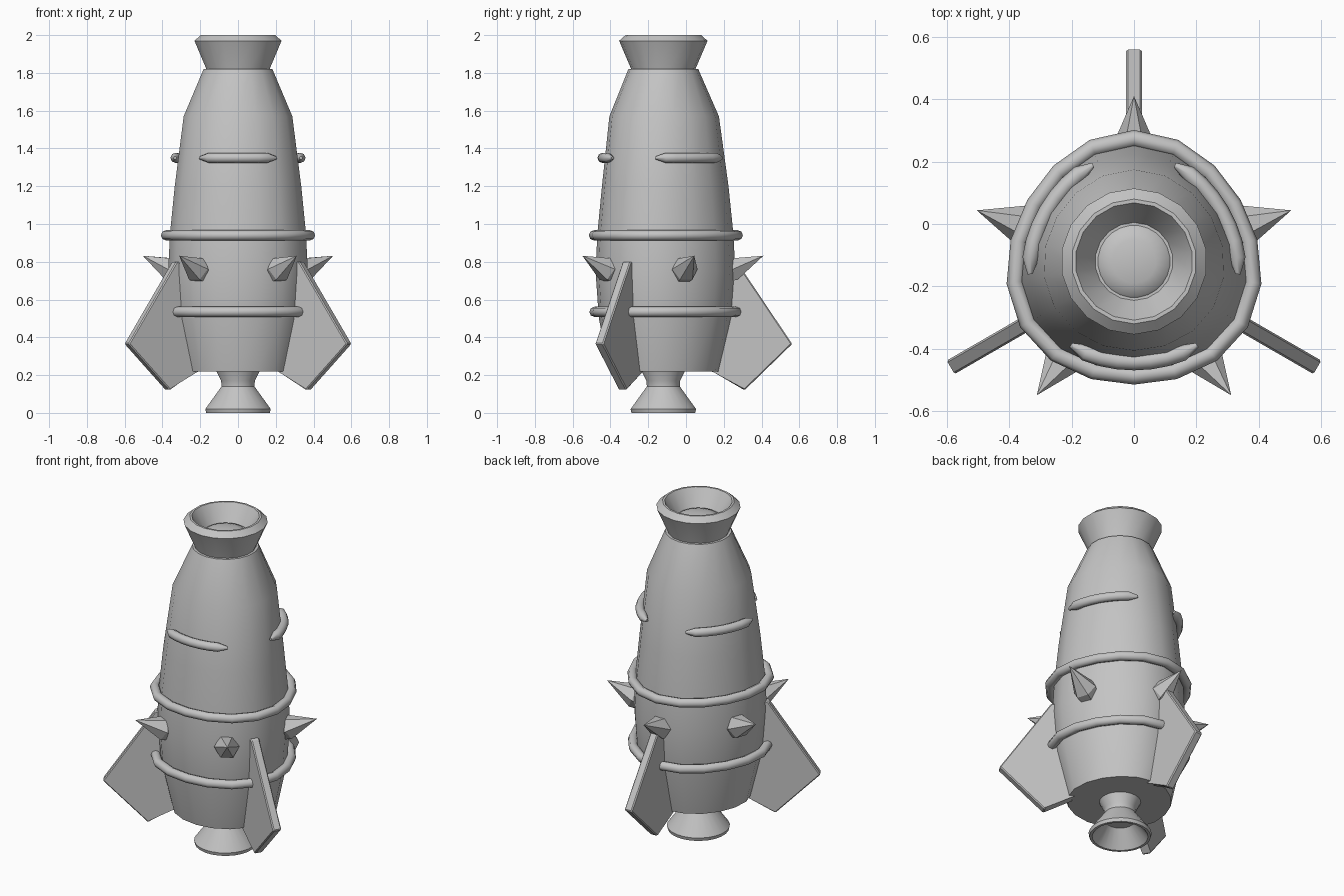
import bpy, bmesh, math
from mathutils import Vector

if "Cube" in bpy.data.objects:
    bpy.data.objects.remove(bpy.data.objects["Cube"])

CY = -0.12          # the hull axis sits forward of the origin because of the rear fin
N = 18              # sides of the hull
grey = bpy.data.materials.new("grey")
grey.diffuse_color = (0.55, 0.55, 0.55, 1)
grey.use_nodes = True
grey.node_tree.nodes["Principled BSDF"].inputs["Base Color"].default_value = grey.diffuse_color


def finish(name, bm, angle=None):
    bmesh.ops.recalc_face_normals(bm, faces=bm.faces[:])
    me = bpy.data.meshes.new(name)
    bm.to_mesh(me)
    bm.free()
    me.materials.append(grey)
    ob = bpy.data.objects.new(name, me)
    bpy.context.collection.objects.link(ob)
    if angle:
        bpy.ops.object.select_all(action='DESELECT')
        ob.select_set(True)
        bpy.context.view_layer.objects.active = ob
        bpy.ops.object.shade_smooth_by_angle(angle=math.radians(angle))
    return ob


def bulge(a, amp):
    # slightly three-cornered section, corners at the fins
    return 1 + amp * math.cos(3 * (a - math.pi / 2))


def loft(bm, rings, closed=False, caps=True):
    rows = [[bm.verts.new(p) for p in r] for r in rings]
    n = len(rows)
    for i in range(n if closed else n - 1):
        a, b = rows[i], rows[(i + 1) % n]
        for j in range(len(a)):
            k = (j + 1) % len(a)
            bm.faces.new((a[j], a[k], b[k], b[j]))
    if caps and not closed:
        bm.faces.new(rows[0])
        bm.faces.new(rows[-1])


def lathe(name, prof, sides=N, angle=35):
    # prof rows: radius, height, corner amount
    bm = bmesh.new()
    rings = []
    for r, z, amp in prof:
        ring = []
        for i in range(sides):
            a = 2 * math.pi * (i + 0.5) / sides
            q = r * bulge(a, amp)
            ring.append((q * math.cos(a), CY + q * math.sin(a), z))
        rings.append(ring)
    loft(bm, rings)
    return finish(name, bm, angle)


def band(name, r, z, tube, amp, start=0, sweep=360, steps=N):
    # full ring or round-ended arc hugging the hull
    bm = bmesh.new()
    full = sweep == 360
    rings = []
    for i in range(steps if full else steps + 1):
        t = (i + 0.5) / steps if full else i / steps
        a = math.radians(start + sweep * t)
        s = 1 if full else max(0.25, min(1, 6 * min(t, 1 - t) + 0.3))
        ring = []
        for k in range(8):
            b = 2 * math.pi * k / 8
            q = r * bulge(a, amp) + tube * s * math.cos(b)
            ring.append((q * math.cos(a), CY + q * math.sin(a), z + tube * s * math.sin(b)))
        rings.append(ring)
    loft(bm, rings, closed=full)
    finish(name, bm, 50)


# hull
lathe("hull", [(0.29, 0.22, 0.02), (0.352, 0.5, 0.03), (0.37, 0.75, 0.03),
               (0.36, 0.95, 0.03), (0.335, 1.2, 0.03), (0.29, 1.57, 0.015),
               (0.185, 1.82, 0)])

# flared collar with a recessed cup and a shallow dome in it
lathe("nose_collar", [(0.165, 1.80, 0), (0.17, 1.82, 0), (0.234, 1.97, 0), (0.20, 2.0, 0),
                      (0.188, 2.0, 0), (0.125, 1.90, 0)], angle=25)
lathe("nose_dome", [(0.123, 1.89, 0), (0.11, 1.908, 0), (0.07, 1.92, 0), (0.02, 1.925, 0)],
      24, 60)

# exhaust nozzle, hollow underneath
lathe("nozzle", [(0.12, 0.24, 0), (0.115, 0.22, 0), (0.09, 0.17, 0), (0.088, 0.14, 0),
                 (0.175, 0.02, 0), (0.17, 0.0, 0), (0.155, 0.0, 0), (0.08, 0.1, 0)], 24)

# bands
band("middle_band", 0.381, 0.94, 0.027, 0.035)
band("lower_band", 0.378, 0.535, 0.027, 0.035)
for i, c in enumerate((270, 30, 150)):
    band("upper_band_%d" % i, 0.332, 1.35, 0.027, 0.03, c - 37, 74, 8)

# three fins
fin_profile = [(0.2, 0.24), (0.27, 0.22), (0.43, 0.12), (0.682, 0.365), (0.39, 0.8), (0.25, 0.8)]
for i, deg in enumerate((90, 210, 330)):
    a = math.radians(deg)
    out, side = Vector((math.cos(a), math.sin(a), 0)), Vector((-math.sin(a), math.cos(a), 0))
    bm = bmesh.new()
    loft(bm, [[Vector((0, CY, z)) + out * r + side * s for r, z in fin_profile]
              for s in (-0.025, 0.025)])
    bmesh.ops.bevel(bm, geom=bm.edges[:], offset=0.006, segments=1, affect='EDGES')
    finish("fin_%d" % i, bm)

# five spikes pointing out and slightly up
for i in range(5):
    a = math.radians(90 + 72 * i)
    out = Vector((math.cos(a), math.sin(a), 0))
    base = Vector((0, CY, 0.755)) + out * 0.355
    tip = Vector((0, CY, 0.832)) + out * 0.53
    d = (tip - base).normalized()
    u = d.cross(Vector((0, 0, 1))).normalized()
    v = u.cross(d)
    bm = bmesh.new()
    ring = []
    for off, rad in ((-0.06, 0.055), (0.015, 0.07)):
        ring.append([bm.verts.new(base + d * off + (u * math.cos(k * math.pi / 3)
                     + v * math.sin(k * math.pi / 3)) * rad) for k in range(6)])
    top = bm.verts.new(tip)
    bm.faces.new(ring[0])
    for k in range(6):
        n = (k + 1) % 6
        bm.faces.new((ring[0][k], ring[0][n], ring[1][n], ring[1][k]))
        bm.faces.new((ring[1][k], ring[1][n], top))
    finish("spike_%d" % i, bm)
